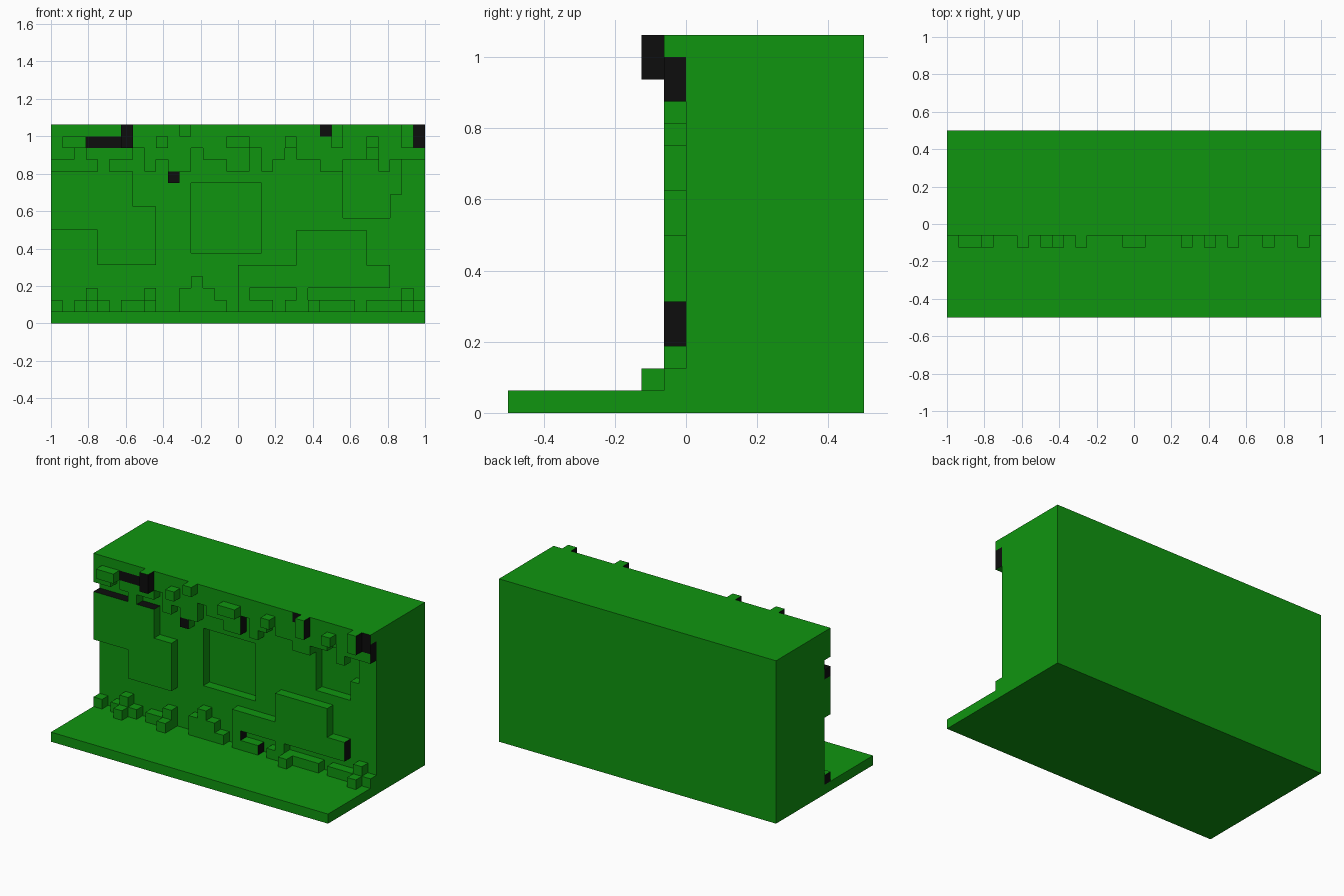
import bpy, bmesh
from mathutils import Vector

if "Cube" in bpy.data.objects:
    bpy.data.objects.remove(bpy.data.objects["Cube"])

U = 1 / 16  # one block; grid: column 0..31 left to right, depth layer (0 = wall front), row 0..16


def material(name, rgb):
    m = bpy.data.materials.new(name)
    m.diffuse_color = (*rgb, 1)
    m.use_nodes = True
    m.node_tree.nodes["Principled BSDF"].inputs["Base Color"].default_value = m.diffuse_color
    return m


GREEN = material("green", (0.005, 0.3, 0.005))
BLACK = material("black", (0.004, 0.004, 0.004))


def block(c0, c1, j0, j1, r0, r1):
    """All grid cells in an inclusive range."""
    return {(c, j, r) for c in range(c0, c1 + 1)
            for j in range(j0, j1 + 1) for r in range(r0, r1 + 1)}


parts = {}
# base slab and thick wall with two sunken areas
parts["base_slab"] = block(0, 31, -8, -1, 0, 0)
parts["wall"] = (block(0, 31, 0, 7, 0, 16)
                 - block(12, 17, 0, 0, 6, 11)
                 - block(25, 28, 0, 0, 9, 10) - block(25, 29, 0, 0, 11, 13))

# raised panels
parts["left_panel"] = (block(0, 6, -1, -1, 10, 12) | block(0, 8, -1, -1, 8, 9)
                       | block(4, 8, -1, -1, 5, 7))
parts["right_panel"] = (block(21, 26, -1, -1, 5, 7) | block(16, 28, -1, -1, 3, 4)
                        | block(16, 16, -1, -1, 1, 2) | block(21, 21, -1, -1, 1, 2))

# ragged upper trim: lowest row of each column, as hexadecimal digits
trim = set()
for c, d in enumerate("eefedeefdecdfeeddfdefeeddeefdeee"):
    trim |= block(c, c, -1, -1, int(d, 16), 16)
parts["upper_trim"] = trim

# ragged lower trim: height of each column
low = set()
for c, d in enumerate("10121011200232101110101111011121"):
    low |= block(c, c, -1, -1, 1, int(d))
parts["lower_trim"] = low - parts["right_panel"]

# small studs in front of both trims
parts["upper_studs"] = set()
for c0, c1, r0, r1 in ((1, 2, 15, 15), (6, 6, 15, 16), (9, 9, 15, 15), (11, 11, 16, 16),
                       (15, 16, 15, 15), (20, 20, 15, 15), (24, 24, 15, 16),
                       (27, 27, 15, 15), (30, 30, 15, 16)):
    parts["upper_studs"] |= block(c0, c1, -2, -2, r0, r1)
parts["lower_studs"] = {(c, -2, 1) for c in (3, 8, 22, 30)}

# black painted faces, by facing direction
FRONT, UP, RIGHT, LEFT = (0, -1, 0), (0, 0, 1), (1, 0, 0), (-1, 0, 0)
dark = {
    FRONT: block(3, 5, -1, -1, 15, 15) | block(6, 6, -2, -2, 15, 16) | {(23, -1, 16), (10, -1, 12)}
    | block(31, 31, -1, -1, 15, 16),
    UP: block(0, 6, -1, -1, 12, 12) | {(11, -1, 3), (12, -1, 2), (13, -1, 1)},
    RIGHT: {(c, -2, r) for c in (6, 24, 30) for r in (15, 16)} | block(31, 31, -1, -1, 14, 15)
    | block(28, 28, -1, -1, 3, 4) | block(16, 16, -1, -1, 1, 2) | block(16, 16, -1, -1, 13, 14)
    | {(18, -1, 1)},
    LEFT: {(c, -2, 16) for c in (6, 11, 24, 30)} | {(0, -1, 12), (0, -1, 1)},
}

solid = set().union(*parts.values())
DIRS = [Vector(d) for d in (FRONT, UP, RIGHT, LEFT, (0, 1, 0), (0, 0, -1))]


def build(name, cells):
    """Skin the exposed faces of a part, then merge flat neighbours."""
    bm = bmesh.new()
    for cell in sorted(cells):
        for n in DIRS:
            d = tuple(int(v) for v in n)
            if tuple(a + b for a, b in zip(cell, d)) in solid:
                continue
            s = Vector((d[1], d[2], d[0])) * 0.5
            t = n.cross(s)
            mid = Vector(cell) + Vector((0.5, 0.5, 0.5)) + n * 0.5 - Vector((16, 0, 0))
            face = bm.faces.new([bm.verts.new((mid + o) * U)
                                 for o in (-s - t, s - t, s + t, t - s)])
            face.material_index = int(cell in dark.get(d, ()))
    bmesh.ops.remove_doubles(bm, verts=bm.verts, dist=1e-4)
    bmesh.ops.dissolve_limit(bm, angle_limit=0.02, verts=bm.verts, edges=bm.edges,
                             delimit={'MATERIAL'})
    mesh = bpy.data.meshes.new(name)
    bm.to_mesh(mesh)
    bm.free()
    mesh.materials.append(GREEN)
    mesh.materials.append(BLACK)
    bpy.context.collection.objects.link(bpy.data.objects.new(name, mesh))


for name, cells in parts.items():
    build(name, cells)
